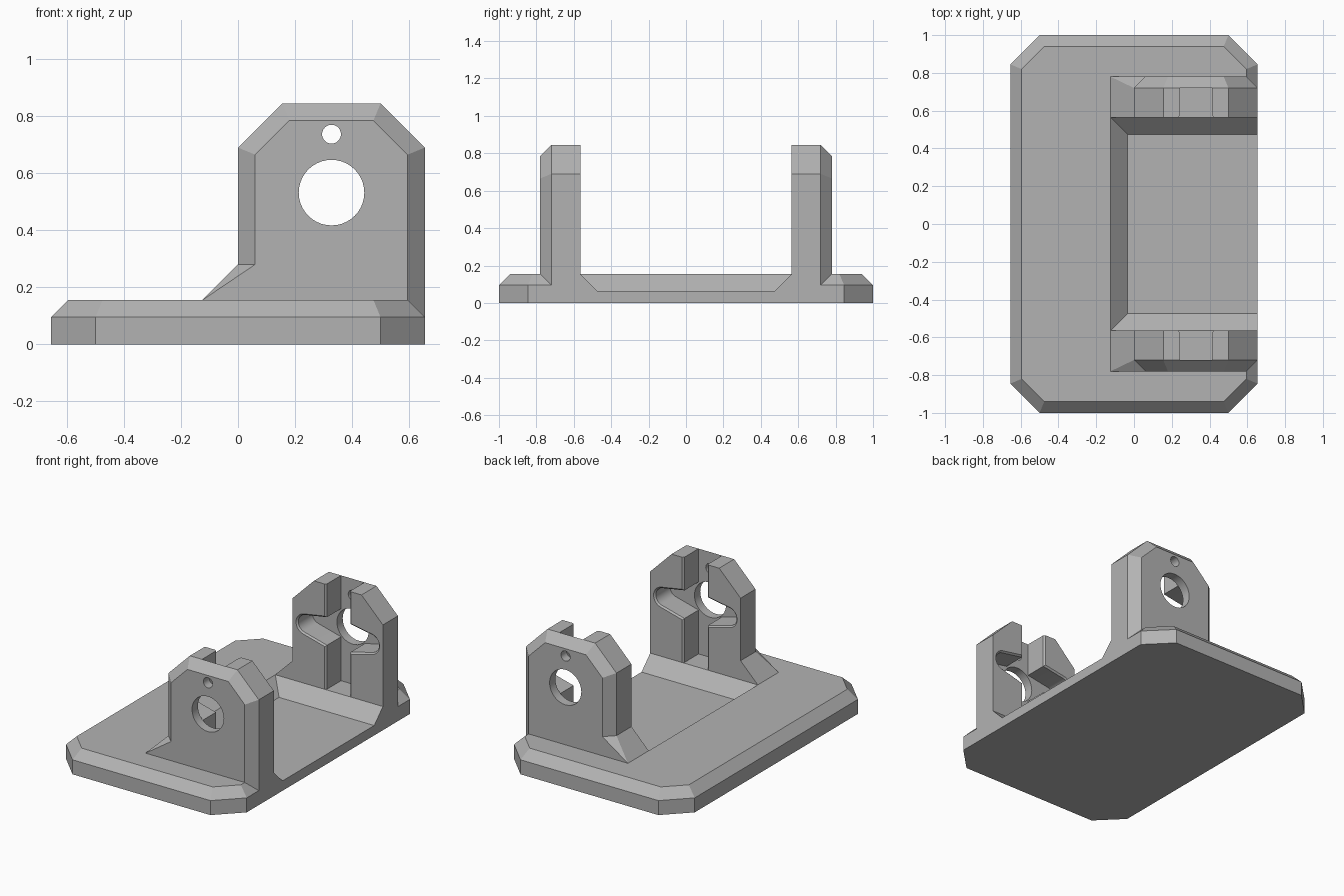
import bpy, bmesh, math

old = bpy.data.objects.get("Cube")
if old:
    bpy.data.objects.remove(old, do_unlink=True)

grey = bpy.data.materials.new("plain_grey")
grey.use_nodes = True
COLOUR = (0.45, 0.45, 0.45, 1)
grey.diffuse_color = COLOUR
grey.node_tree.nodes["Principled BSDF"].inputs["Base Color"].default_value = COLOUR

CH = 0.06            # chamfer width
TOP = 0.155          # plate height
IN, OUT = 0.565, 0.78  # inner and outer wall faces
MID = 0.328          # x of the wall centre line
HOLE_Z = 0.532


def hull(name, points):
    """Convex solid around the given points."""
    bm = bmesh.new()
    verts = [bm.verts.new(p) for p in points]
    res = bmesh.ops.convex_hull(bm, input=verts)
    loose = {g for g in res["geom_interior"] + res["geom_unused"]
             if isinstance(g, bmesh.types.BMVert)}
    bmesh.ops.delete(bm, geom=list(loose), context="VERTS")
    bmesh.ops.recalc_face_normals(bm, faces=bm.faces)
    bmesh.ops.dissolve_limit(bm, angle_limit=0.001, verts=bm.verts, edges=bm.edges)
    mesh = bpy.data.meshes.new(name)
    bm.to_mesh(mesh)
    bm.free()
    mesh.materials.append(grey)
    obj = bpy.data.objects.new(name, mesh)
    bpy.context.collection.objects.link(obj)
    return obj


def box(name, x, y, z):
    return hull(name, [(a, b, c) for a in x for b in y for c in z])


def combine(target, tool, operation):
    """Apply a boolean and remove the tool."""
    mod = target.modifiers.new("boolean", "BOOLEAN")
    mod.operation, mod.solver, mod.object = operation, "EXACT", tool
    bpy.context.view_layer.objects.active = target
    bpy.ops.object.modifier_apply(modifier=mod.name)
    bpy.data.objects.remove(tool, do_unlink=True)


def octagon(inset, z):
    w, d, c = 0.655 - inset, 1 - inset, 0.155 - inset * 0.586 + inset * 0.0
    return [(sx * px, sy * py, z) for sx in (-1, 1) for sy in (-1, 1)
            for px, py in ((w, d - c), (w - c, d))]


def ring(x, z, r, n=40):
    return [(x + r * math.cos(2 * math.pi * i / n), z + r * math.sin(2 * math.pi * i / n))
            for i in range(n)]


def at_y(profile, y):
    return [(x, y, z) for x, z in profile]


# Chamfered plate with a full-height open edge
bracket = hull("mounting_bracket", octagon(0, 0) + octagon(0, 0.095) + octagon(CH, TOP))
combine(bracket, box("open_edge", (0, 0.655), (-0.6, 0.6), (0.02, TOP)), "UNION")

# Sloped recess between the walls
recess = []
for z in (0.065, 0.2):
    grow = z - 0.065
    recess += [(x, s * (0.475 + grow), z) for x in (-0.035 - grow, 0.9) for s in (-1, 1)]
combine(bracket, hull("recess", recess), "DIFFERENCE")


def wall_profile(i):
    """Wall outline, shrunk by i, with clipped top corners."""
    k = 0.155 - i * 0.586
    l, r, t = i, 0.655 - i, 0.845 - i
    return [(l, 0.02), (l, t - k), (l + k, t), (r - k, t), (r, t - k), (r, 0.02)]


def add_wall(s):
    body = at_y(wall_profile(0), s * IN) + at_y(wall_profile(0), s * (OUT - CH))
    combine(bracket, hull("wall", body + at_y(wall_profile(CH), s * OUT)), "UNION")
    # Sloped foot
    foot = [(-0.125, s * y, z) for y in (IN, OUT) for z in (0.11, TOP)]
    foot += [(0.06, s * y, z) for y in (IN, OUT) for z in (0.11, 0.28)]
    foot += [(0, s * IN, 0.28), (0, s * (OUT - CH), 0.28)]
    combine(bracket, hull("foot", foot), "UNION")


def cut_horn_pocket(s):
    """Vertical slot crossed by two tapered arms, with a small lip chamfer."""
    def slot(g):
        return [(MID + d * (0.085 + g), z) for d in (-1, 1) for z in (TOP, 1)]

    def arms(g, d):
        return ring(MID, HOLE_Z, 0.108 + g) + ring(MID + d * 0.235, HOLE_Z + 0.01, 0.058 + g)

    shapes = [slot, lambda g: arms(g, -1), lambda g: arms(g, 1)]
    for shape in shapes:
        deep = at_y(shape(0), s * (IN - 0.02)) + at_y(shape(0), s * (OUT - CH))
        combine(bracket, hull("pocket", deep), "DIFFERENCE")
        lip = at_y(shape(0.02), s * (IN - 0.01)) + at_y(shape(0), s * (IN + 0.01))
        combine(bracket, hull("lip", lip), "DIFFERENCE")


for side in (-1, 1):
    add_wall(side)
for side in (-1, 1):
    cut_horn_pocket(side)

# Shaft and screw holes through both walls
for z, radius in ((HOLE_Z, 0.115), (0.737, 0.033)):
    circle = ring(MID, z, radius)
    combine(bracket, hull("hole", at_y(circle, -1.2) + at_y(circle, 1.2)), "DIFFERENCE")

bpy.ops.object.select_all(action="DESELECT")
bracket.select_set(True)
bpy.context.view_layer.objects.active = bracket
bpy.ops.object.shade_smooth_by_angle(angle=math.radians(25))
